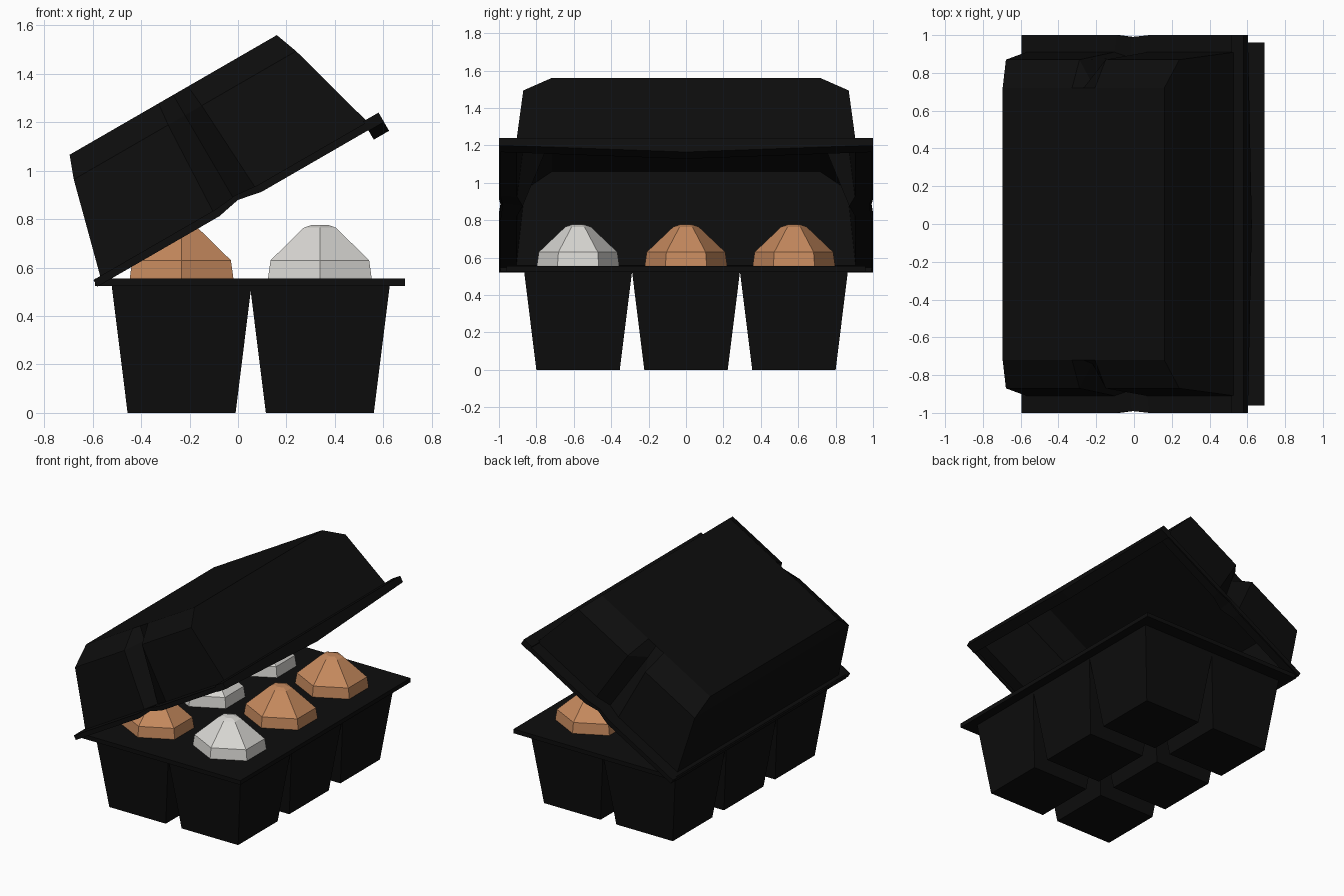
import bpy, bmesh
from math import radians, sin, cos, pi

cube = bpy.data.objects.get("Cube")
if cube:
    bpy.data.objects.remove(cube, do_unlink=True)


def material(name, color):
    mat = bpy.data.materials.new(name)
    mat.use_nodes = True
    mat.diffuse_color = (*color, 1)
    mat.node_tree.nodes["Principled BSDF"].inputs["Base Color"].default_value = (*color, 1)
    return mat


black = material("black_card", (0.004, 0.004, 0.004))
white = material("white_shell", (0.69, 0.68, 0.65))
brown = material("brown_shell", (0.56, 0.25, 0.11))


def loft(name, rings, mat, close_start=True, close_end=True):
    """Skin a stack of point rings with flat faces, normals outward."""
    bm = bmesh.new()
    loops = [[bm.verts.new(p) for p in ring] for ring in rings]
    for a, b in zip(loops, loops[1:]):
        for i in range(len(a)):
            j = (i + 1) % len(a)
            bm.faces.new((a[i], a[j], b[j], b[i]))
    if close_start:
        bm.faces.new(loops[0][::-1])
    if close_end:
        bm.faces.new(loops[-1])
    mesh = bpy.data.meshes.new(name)
    bm.to_mesh(mesh)
    bm.free()
    mesh.materials.append(mat)
    obj = bpy.data.objects.new(name, mesh)
    bpy.context.collection.objects.link(obj)
    return obj


def rectangle(cx, cy, hx, hy, z):
    return [(cx + sx * hx, cy + sy * hy, z) for sx, sy in ((-1, -1), (1, -1), (1, 1), (-1, 1))]


def hexagon(cx, cy, r, z):
    # slightly wider across x, with corners facing front and back
    return [(cx + 1.12 * r * cos(pi / 2 + k * pi / 3), cy + r * sin(pi / 2 + k * pi / 3), z)
            for k in range(6)]


# Tray rim
MID = 0.05
loft("tray_rim", [rectangle(MID, 0, 0.64, 0.96, z) for z in (0.525, 0.555)], black)

# Tapered cups, each holding one egg
EGG_PROFILE = [(0.08, 0.2), (0.18, 0.32), (0.22, 0.5), (0.22, 0.56),
               (0.21, 0.63), (0.068, 0.765), (0.035, 0.776)]
shells = {"left": (white, brown, brown), "right": (brown, white, white)}
for side, cx in (("left", 0.338), ("right", -0.233)):
    for row, cy, shell in zip(("front", "middle", "back"), (-0.577, 0, 0.577), shells[side]):
        loft(f"cup_{side}_{row}",
             [rectangle(cx, cy, 0.223, 0.223, 0), rectangle(cx, cy, 0.289, 0.289, 0.53)], black)
        loft(f"egg_{side}_{row}", [hexagon(cx, cy, r, z) for r, z in EGG_PROFILE], shell)


# Lid, built flat along its own axes and then tipped open at the hinge
def lid_ring(center, hu, hy, notch, depth, v, lift=0):
    """Rectangle with a V notch in the middle of each end."""
    half = [(hu, hy, v), (notch, hy, v), (0, hy - depth, v + lift), (-notch, hy, v), (-hu, hy, v)]
    other = [(-u, -y, z) for u, y, z in half]
    return [(center + u, y, z) for u, y, z in half + other]


def tip_open(obj):
    obj.location = (-0.595, 0, 0.55)
    obj.rotation_euler = (0, radians(-30), 0)


lid = loft("lid", [
    lid_ring(0.68, 0.682, 1.0, 0.1, 0.01, -0.032, 0.02),
    lid_ring(0.68, 0.682, 1.0, 0.1, 0.01, 0.0, 0.01),
    lid_ring(0.667, 0.637, 0.91, 0.1, 0.03, 0.0),
    lid_ring(0.665, 0.53, 0.87, 0.08, 0.13, 0.4),
    lid_ring(0.665, 0.494, 0.72, 0.07, 0.0, 0.497),
], black, close_start=False)
shell_mod = lid.modifiers.new("card_thickness", "SOLIDIFY")
shell_mod.thickness = 0.012
shell_mod.offset = -1
tip_open(lid)

# Closing lip along the open edge, deepest in the middle
lip_outline = [(-1, 0.01), (-1, -0.035), (0, -0.077), (1, -0.035), (1, 0.01)]
lip = loft("lid_lip", [[(u, y, v) for y, v in lip_outline] for u in (1.29, 1.363)], black)
tip_open(lip)
